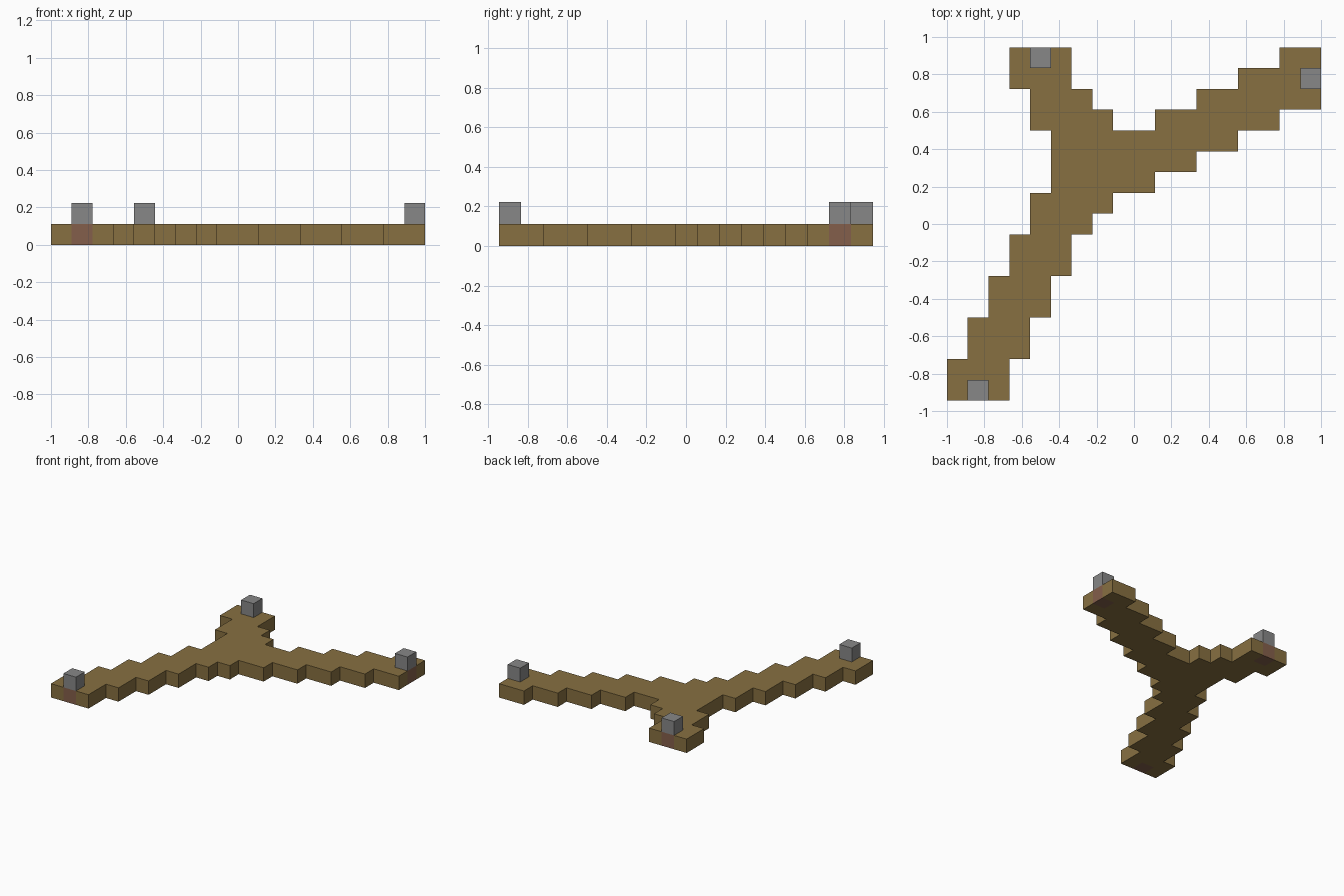
import bpy
import bmesh

if "Cube" in bpy.data.objects:
    bpy.data.objects.remove(bpy.data.objects["Cube"], do_unlink=True)

U = 2 / 18            # one block
X0, Y0 = -9 * U, -8.5 * U


def material(name, r, g, b):
    m = bpy.data.materials.new(name)
    m.use_nodes = True
    m.diffuse_color = (r, g, b, 1)
    m.node_tree.nodes["Principled BSDF"].inputs["Base Color"].default_value = (r, g, b, 1)
    return m


earth = material("path brown", 0.242, 0.162, 0.053)
stone = material("stone grey", 0.242, 0.242, 0.242)
clay = material("footing red brown", 0.231, 0.114, 0.069)


def add_object(name, bm, mat):
    mesh = bpy.data.meshes.new(name)
    bm.to_mesh(mesh)
    bm.free()
    mesh.materials.append(mat)
    obj = bpy.data.objects.new(name, mesh)
    bpy.context.collection.objects.link(obj)
    return obj


def add_block(name, col, row, level, mat):
    bm = bmesh.new()
    bmesh.ops.create_cube(bm, size=U)
    centre = (X0 + (col + 0.5) * U, Y0 + (row + 0.5) * U, (level + 0.5) * U)
    bmesh.ops.translate(bm, verts=bm.verts, vec=centre)
    return add_object(name, bm, mat)


# Posts at the three path ends, each on a footing set into the path
posts = {"front": (1, 0), "back": (4, 16), "side": (17, 15)}
for end, (col, row) in posts.items():
    add_block(end + "_footing", col, row, 0, clay)
    add_block(end + "_post", col, row, 1, stone)

# Forked path: column spans for each row of blocks, from front to back
rows = [[(0, 3)]] * 2 + [[(1, 4)]] * 2 + [[(2, 5)]] * 2 + [[(3, 6)]] * 2 + [
    [(4, 7)], [(4, 8)], [(5, 10)], [(5, 12)], [(5, 14)],
    [(4, 8), (10, 16)], [(4, 7), (12, 18)],
    [(3, 6), (14, 18)], [(3, 6), (16, 18)],
]
bm = bmesh.new()
for row, spans in enumerate(rows):
    for start, end in spans:
        for col in range(start, end):
            if (col, row) in posts.values():
                continue
            corners = ((col, row), (col + 1, row), (col + 1, row + 1), (col, row + 1))
            bm.faces.new([bm.verts.new((X0 + c * U, Y0 + r * U, 0)) for c, r in corners])
bmesh.ops.remove_doubles(bm, verts=bm.verts, dist=U / 100)
bmesh.ops.dissolve_limit(bm, angle_limit=0.01, verts=bm.verts, edges=bm.edges)
path = add_object("forked_path", bm, earth)
thick = path.modifiers.new("thickness", "SOLIDIFY")
thick.thickness = U
thick.offset = 1
